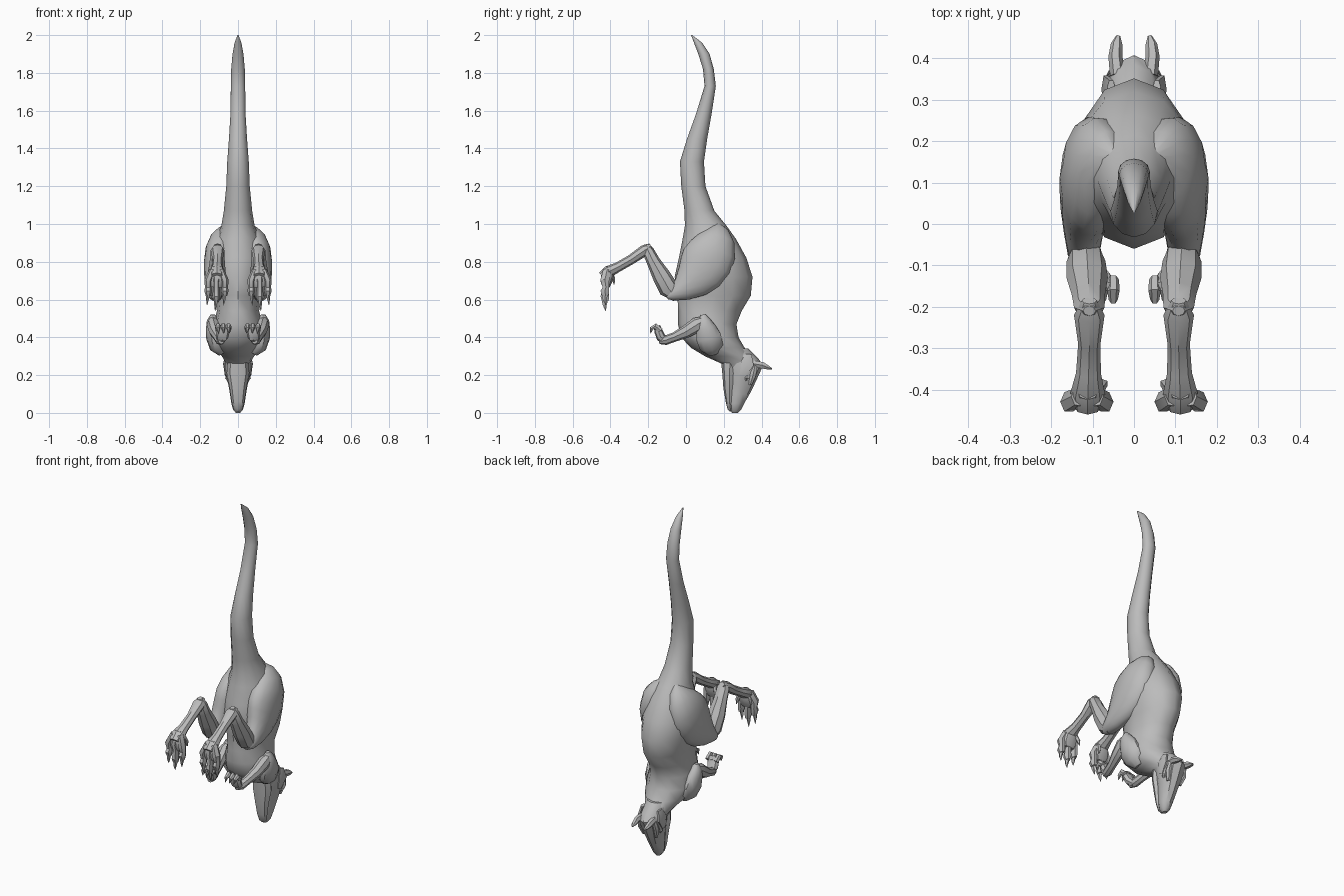
import bpy, bmesh, math
from mathutils import Vector

hide = bpy.data.materials.new("grey hide")
hide.diffuse_color = (0.5, 0.5, 0.5, 1)


def loft(name, rings, mirror=False, angle=35):
    """Skin a list of equal-sized rings into a closed tube."""
    bm = bmesh.new()
    loops = [[bm.verts.new(p) for p in r] for r in rings]
    n = len(loops[0])
    for a, b in zip(loops, loops[1:]):
        for i in range(n):
            j = (i + 1) % n
            bm.faces.new((a[i], a[j], b[j], b[i]))
    bm.faces.new(loops[0][::-1])
    bm.faces.new(loops[-1])
    bmesh.ops.recalc_face_normals(bm, faces=bm.faces)
    me = bpy.data.meshes.new(name)
    bm.to_mesh(me)
    bm.free()
    me.materials.append(hide)
    ob = bpy.data.objects.new(name, me)
    bpy.context.collection.objects.link(ob)
    bpy.context.view_layer.objects.active = ob
    ob.select_set(True)
    bpy.ops.object.shade_smooth_by_angle(angle=math.radians(angle))
    ob.select_set(False)
    if mirror:
        m = ob.modifiers.new("mirror", 'MIRROR')
        m.use_bisect_axis[0] = False
        m.use_mirror_merge = False
    return ob


def sections(rows, n=12):
    """Level cross-sections from (z, front y, back y, half width)."""
    out = []
    for z, y0, y1, w in rows:
        ring = []
        for i in range(n):
            a = 2 * math.pi * i / n
            ring.append(Vector((w * math.sin(a), (y0 + y1) / 2 - (y1 - y0) / 2 * math.cos(a), z)))
        out.append(ring)
    return out


def limb(name, pts, n=8, angle=35):
    """Mirrored tube through (x, y, z, half width in x, half depth)."""
    rings = []
    for k, p in enumerate(pts):
        a, b = pts[max(k - 1, 0)], pts[min(k + 1, len(pts) - 1)]
        t = (Vector(b[:3]) - Vector(a[:3])).normalized()
        side = (Vector((1, 0, 0)) - t * t.x).normalized()
        nor = t.cross(side)
        rings.append([Vector(p[:3]) + side * p[3] * math.cos(2 * math.pi * i / n)
                      + nor * p[4] * math.sin(2 * math.pi * i / n) for i in range(n)])
    return loft(name, rings, True, angle)


# Tail, trunk and neck
loft("body_and_tail", sections([
    (2.0, 0.027, 0.033, 0.003), (1.96, 0.042, 0.085, 0.018), (1.90, 0.065, 0.125, 0.029),
    (1.82, 0.09, 0.147, 0.036), (1.73, 0.098, 0.158, 0.038), (1.58, 0.052, 0.135, 0.04),
    (1.45, 0.005, 0.112, 0.048), (1.33, -0.032, 0.095, 0.057), (1.2, -0.025, 0.103, 0.062),
    (1.07, -0.008, 0.15, 0.075), (0.99, -0.006, 0.215, 0.088), (0.92, -0.018, 0.265, 0.118),
    (0.82, -0.038, 0.32, 0.145), (0.72, -0.06, 0.352, 0.142), (0.62, -0.045, 0.343, 0.122),
    (0.54, -0.042, 0.295, 0.112), (0.47, -0.043, 0.267, 0.128), (0.40, -0.025, 0.278, 0.14),
    (0.345, 0.025, 0.31, 0.122), (0.30, 0.10, 0.345, 0.085), (0.26, 0.19, 0.38, 0.062),
    (0.22, 0.21, 0.37, 0.05)]), angle=40)

# Head: skull and upper snout, then the jaw on the throat side
loft("head", sections([
    (0.34, 0.2, 0.33, 0.06), (0.285, 0.205, 0.385, 0.066), (0.25, 0.215, 0.408, 0.07),
    (0.20, 0.222, 0.385, 0.066), (0.15, 0.225, 0.362, 0.054), (0.10, 0.225, 0.337, 0.045),
    (0.05, 0.225, 0.308, 0.037), (0.018, 0.23, 0.292, 0.028), (0.0, 0.245, 0.275, 0.012)], 10))
loft("lower_jaw", sections([
    (0.28, 0.185, 0.28, 0.055), (0.21, 0.192, 0.27, 0.06), (0.13, 0.198, 0.26, 0.044),
    (0.06, 0.21, 0.25, 0.034), (0.02, 0.22, 0.25, 0.023), (0.008, 0.23, 0.245, 0.01)], 8))
limb("ear", [(0.04, 0.36, 0.26, 0.018, 0.02), (0.045, 0.405, 0.252, 0.017, 0.02),
             (0.042, 0.435, 0.24, 0.014, 0.012), (0.038, 0.455, 0.233, 0.005, 0.003)], 6)
limb("brow_ridge", [(0.046, 0.365, 0.25, 0.012, 0.015), (0.054, 0.355, 0.2, 0.015, 0.018),
                    (0.04, 0.34, 0.15, 0.01, 0.01)], 6)
limb("eye", [(0.056, 0.325, 0.20, 0.005, 0.006), (0.058, 0.322, 0.185, 0.01, 0.012),
             (0.052, 0.318, 0.17, 0.005, 0.006)], 6)
limb("cheek_frill", [(0.055, 0.33, 0.31, 0.01, 0.02), (0.068, 0.325, 0.26, 0.011, 0.04),
                     (0.062, 0.30, 0.20, 0.008, 0.02)], 6)

# Hind legs: thigh that sinks into the hip, shin and long instep
limb("thigh", [
    (0.045, 0.16, 1.0, 0.012, 0.02), (0.06, 0.165, 0.965, 0.045, 0.06),
    (0.08, 0.16, 0.92, 0.067, 0.10), (0.096, 0.14, 0.86, 0.077, 0.13),
    (0.105, 0.11, 0.80, 0.075, 0.143), (0.11, 0.075, 0.745, 0.07, 0.13),
    (0.117, 0.035, 0.70, 0.061, 0.105), (0.122, -0.02, 0.653, 0.048, 0.066),
    (0.122, -0.075, 0.625, 0.038, 0.034), (0.122, -0.102, 0.615, 0.018, 0.014)], 14, 45)
limb("shin", [
    (0.118, -0.05, 0.605, 0.03, 0.02), (0.116, -0.09, 0.655, 0.047, 0.053),
    (0.113, -0.13, 0.725, 0.05, 0.048), (0.11, -0.172, 0.80, 0.04, 0.036),
    (0.108, -0.202, 0.86, 0.037, 0.031), (0.108, -0.21, 0.893, 0.015, 0.012)])
limb("instep", [
    (0.108, -0.185, 0.885, 0.018, 0.014), (0.108, -0.22, 0.86, 0.037, 0.03),
    (0.108, -0.29, 0.812, 0.027, 0.026), (0.11, -0.36, 0.772, 0.03, 0.026),
    (0.112, -0.41, 0.748, 0.042, 0.032), (0.112, -0.44, 0.72, 0.034, 0.03)])

# Foot pad, three splayed toes with claws, plus a small inner spur
limb("foot_pad", [(0.112, -0.405, 0.772, 0.025, 0.02), (0.112, -0.415, 0.73, 0.046, 0.035),
                  (0.113, -0.42, 0.69, 0.05, 0.027), (0.114, -0.42, 0.665, 0.035, 0.015)])
for k, (x, low) in enumerate([(0.070, 0.62), (0.115, 0.59), (0.158, 0.62)]):
    limb(f"toe_{k + 1}", [
        (0.112 + (x - 0.112) * 0.5, -0.418, 0.755, 0.018, 0.024), (x, -0.43, 0.70, 0.021, 0.027),
        (x, -0.424, 0.665, 0.017, 0.02), (x, -0.43, low + 0.025, 0.02, 0.026),
        (x, -0.425, low, 0.013, 0.018)], 6)
    limb(f"toe_claw_{k + 1}", [(x, -0.43, low + 0.01, 0.011, 0.018),
                               (x + 0.003, -0.43, low - 0.02, 0.008, 0.011),
                               (x + 0.006, -0.425, low - 0.05, 0.001, 0.001)], 5)
limb("spur", [(0.085, -0.40, 0.745, 0.014, 0.014), (0.073, -0.385, 0.71, 0.011, 0.011),
              (0.07, -0.38, 0.68, 0.002, 0.002)], 5)

# Forelegs: shoulder muscle runs into the chest
limb("upper_arm", [
    (0.085, 0.14, 0.315, 0.02, 0.03), (0.108, 0.135, 0.35, 0.043, 0.065),
    (0.124, 0.12, 0.40, 0.045, 0.07), (0.13, 0.105, 0.45, 0.04, 0.055),
    (0.134, 0.095, 0.49, 0.031, 0.036), (0.134, 0.092, 0.52, 0.012, 0.014)], 10, 45)
limb("forearm", [
    (0.136, 0.108, 0.497, 0.018, 0.018), (0.132, 0.06, 0.468, 0.034, 0.04),
    (0.122, 0.0, 0.43, 0.031, 0.034), (0.106, -0.06, 0.402, 0.025, 0.025),
    (0.095, -0.11, 0.384, 0.026, 0.025), (0.088, -0.14, 0.38, 0.016, 0.016)])
limb("hand", [(0.092, -0.105, 0.375, 0.018, 0.018), (0.085, -0.132, 0.40, 0.033, 0.025),
              (0.08, -0.147, 0.435, 0.037, 0.022), (0.078, -0.153, 0.46, 0.028, 0.016)])
for k, x in enumerate((0.05, 0.078, 0.106)):
    limb(f"finger_{k + 1}", [(x, -0.135, 0.435, 0.014, 0.017), (x, -0.162, 0.46, 0.015, 0.016),
                             (x, -0.183, 0.447, 0.011, 0.012), (x - 0.003, -0.188, 0.42, 0.001, 0.001)], 6)
